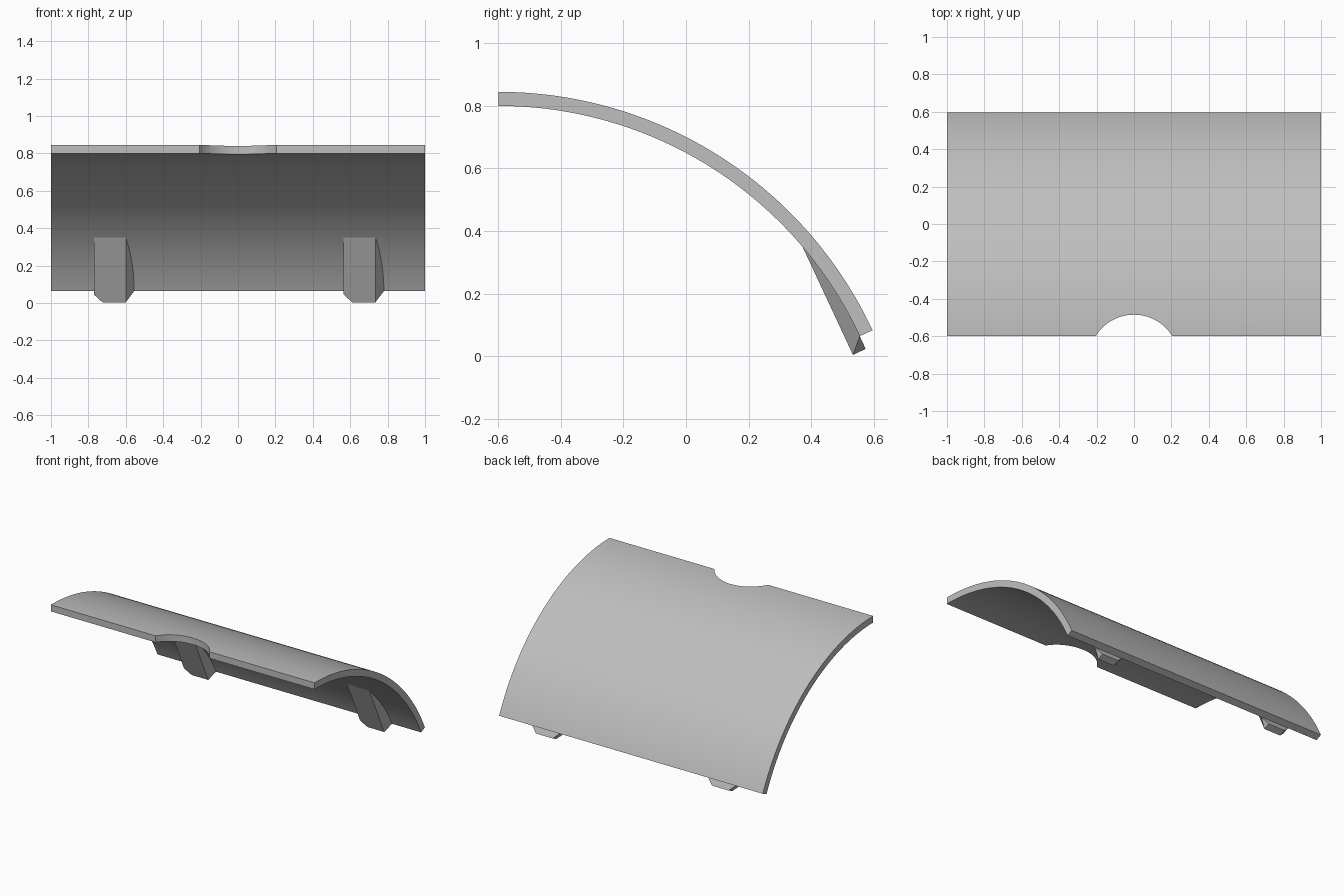
import bpy, bmesh
from math import sin, cos, radians, sqrt
from mathutils import Vector

cube = bpy.data.objects.get("Cube")
if cube:
    bpy.data.objects.remove(cube, do_unlink=True)

# One plain grey material
GREY = (0.52, 0.52, 0.52, 1)
grey = bpy.data.materials.new("plain grey")
grey.use_nodes = True
grey.diffuse_color = GREY
grey.node_tree.nodes["Principled BSDF"].inputs["Base Color"].default_value = GREY

# Arc of the panel, in the y-z plane
AXIS_Y, AXIS_Z = -0.6, -0.475
OUTER, INNER = 1.32, 1.275
SWEEP = radians(65)
STEPS = 64


def extruded(name, loop, offset):
    """Closed solid made by pushing a planar loop along an offset."""
    bm = bmesh.new()
    face = bm.faces.new([bm.verts.new(p) for p in loop])
    top = bmesh.ops.extrude_face_region(bm, geom=[face])["geom"]
    bmesh.ops.translate(bm, vec=offset, verts=[v for v in top if isinstance(v, bmesh.types.BMVert)])
    return finish(name, bm)


def finish(name, bm):
    bmesh.ops.recalc_face_normals(bm, faces=bm.faces)
    mesh = bpy.data.meshes.new(name)
    bm.to_mesh(mesh)
    bm.free()
    mesh.materials.append(grey)
    obj = bpy.data.objects.new(name, mesh)
    bpy.context.collection.objects.link(obj)
    return obj


def select(obj):
    bpy.ops.object.select_all(action="DESELECT")
    obj.select_set(True)
    bpy.context.view_layer.objects.active = obj


# Curved panel
def arc(radius):
    angles = [SWEEP * i / STEPS for i in range(STEPS + 1)]
    return [Vector((-1, AXIS_Y + radius * sin(a), AXIS_Z + radius * cos(a))) for a in angles]


panel = extruded("curved_panel", arc(OUTER) + arc(INNER)[::-1], Vector((2, 0, 0)))

# Round notch in the upper edge
bpy.ops.mesh.primitive_cylinder_add(vertices=96, radius=0.24, depth=1, location=(0, -0.725, 0.8))
cutter = bpy.context.object
cutter.name = "notch_cutter"
cutter.hide_render = True
cutter.data.materials.append(grey)
cut = panel.modifiers.new("notch", "BOOLEAN")
cut.operation = "DIFFERENCE"
cut.solver = "EXACT"
cut.object = cutter
select(panel)
bpy.ops.object.modifier_apply(modifier=cut.name)
bpy.data.objects.remove(cutter, do_unlink=True)
select(panel)
bpy.ops.object.shade_smooth_by_angle(angle=radians(30))

# Clip tabs under the lower edge, lying along the panel's end tangent
NORMAL = Vector((0, sin(SWEEP), cos(SWEEP)))
ALONG = Vector((0, cos(SWEEP), -sin(SWEEP)))
CENTRE = Vector((0, AXIS_Y, AXIS_Z))
FRONT = 1.23
CHAMFER = INNER - FRONT
TOP = -sqrt(INNER ** 2 - FRONT ** 2)


def tab(name, left):
    right = left + 0.17          # front face edge; the back is wider by the bevel
    wide = right + CHAMFER

    def at(x, t, depth):
        return CENTRE + Vector((x, 0, 0)) + ALONG * t + NORMAL * depth

    front = [(left, TOP), (left, 0), (left + CHAMFER, CHAMFER), (right, CHAMFER), (right, TOP)]
    back = [(left, TOP), (left, 0), (left + CHAMFER, CHAMFER), (right, CHAMFER), (wide, 0), (wide, TOP)]
    bm = bmesh.new()
    for outline, depth in ((front, FRONT), (back, INNER)):
        for x, t in outline:
            bm.verts.new(at(x, t, depth))
    bmesh.ops.convex_hull(bm, input=bm.verts)
    bmesh.ops.dissolve_limit(bm, angle_limit=radians(1), verts=bm.verts, edges=bm.edges)
    return finish(name, bm)


tab("right_tab", -0.77)
tab("left_tab", 0.565)
